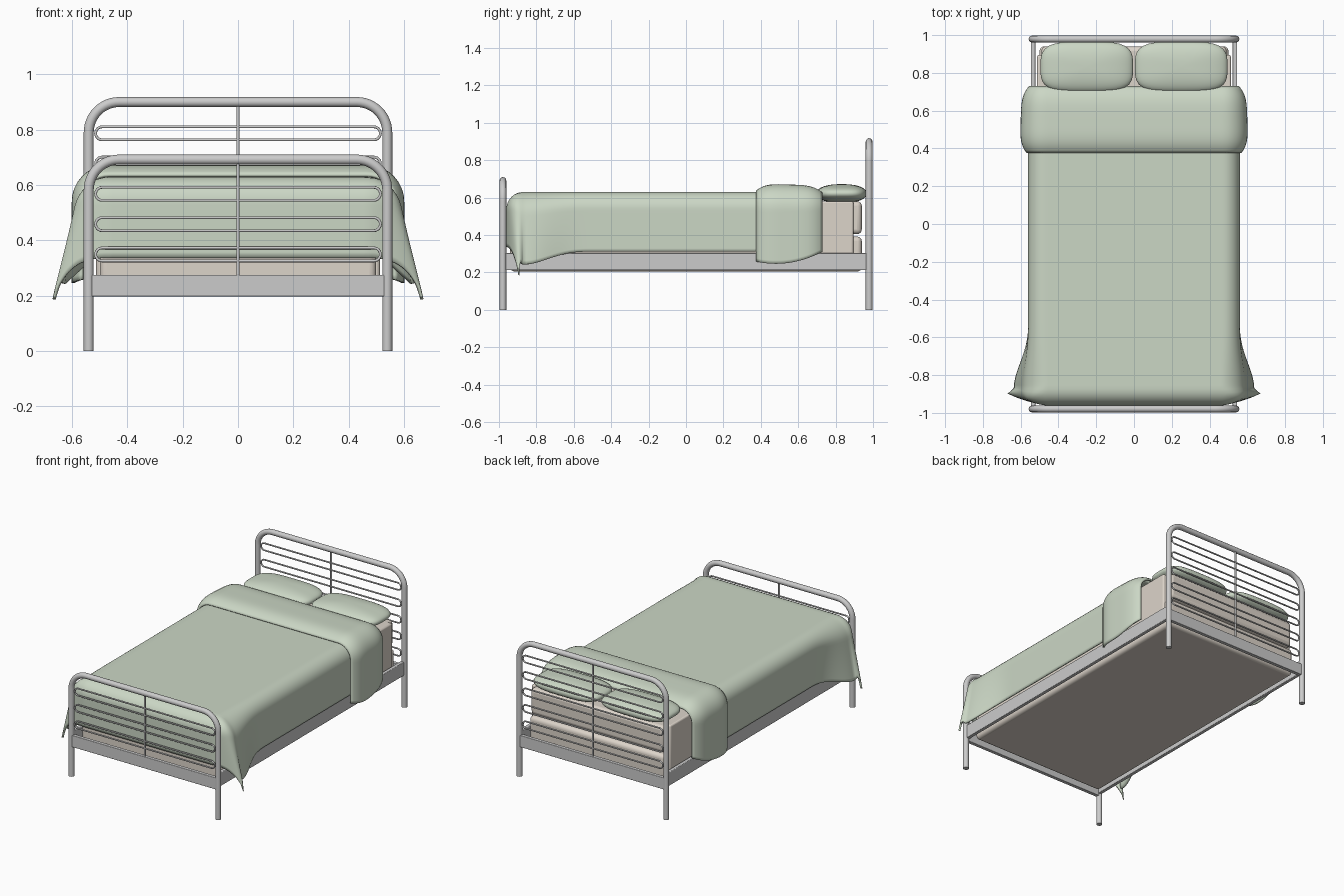
import bpy, bmesh
from math import sin, cos, pi, atan2, hypot, copysign

if "Cube" in bpy.data.objects:
    bpy.data.objects.remove(bpy.data.objects["Cube"])


def material(name, col):
    m = bpy.data.materials.new(name)
    m.diffuse_color = (*col, 1)
    m.use_nodes = True
    m.node_tree.nodes["Principled BSDF"].inputs["Base Color"].default_value = m.diffuse_color
    return m


GREEN = material("sage_fabric", (0.60, 0.68, 0.56))
BEIGE = material("beige_fabric", (0.72, 0.66, 0.59))


def add_mesh(name, bm, mat=None):
    me = bpy.data.meshes.new(name)
    bm.to_mesh(me)
    bm.free()
    ob = bpy.data.objects.new(name, me)
    bpy.context.collection.objects.link(ob)
    if mat:
        me.materials.append(mat)
    for p in me.polygons:
        p.use_smooth = True
    return ob


def select(ob):
    bpy.ops.object.select_all(action='DESELECT')
    ob.select_set(True)
    bpy.context.view_layer.objects.active = ob


def tube(name, pts, r, cyclic=False):
    cu = bpy.data.curves.new(name, 'CURVE')
    cu.dimensions = '3D'
    cu.bevel_depth, cu.bevel_resolution, cu.use_fill_caps = r, 4, True
    sp = cu.splines.new('POLY')
    sp.points.add(len(pts) - 1)
    for p, c in zip(sp.points, pts):
        p.co = (*c, 1)
    sp.use_cyclic_u = cyclic
    ob = bpy.data.objects.new(name, cu)
    bpy.context.collection.objects.link(ob)
    select(ob)
    bpy.ops.object.convert(target='MESH')
    bpy.ops.object.shade_smooth_by_angle(angle=0.7)


def box(name, lo, hi, bevel, mat=None, segs=3):
    bm = bmesh.new()
    bmesh.ops.create_cube(bm, size=1)
    for v in bm.verts:
        v.co = [(a + b) / 2 + c * (b - a) for a, b, c in zip(lo, hi, v.co)]
    ob = add_mesh(name, bm, mat)
    mod = ob.modifiers.new("bevel", 'BEVEL')
    mod.width, mod.segments = bevel, segs
    select(ob)
    bpy.ops.object.shade_smooth_by_angle(angle=0.6)


def arc(cx, cz, r, a0, a1, y, n=12):
    return [(cx + r * cos(a0 + (a1 - a0) * i / n), y, cz + r * sin(a0 + (a1 - a0) * i / n))
            for i in range(n + 1)]


# Head and foot: bent tube, wire loops, centre bar, bottom rail
def end_frame(name, y, top, loops):
    r = 0.11
    pts = [(0.54, y, 0)] + arc(0.54 - r, top - r, r, 0, pi / 2, y)
    pts += arc(-0.54 + r, top - r, r, pi / 2, pi, y) + [(-0.54, y, 0)]
    tube(name + "_tube", pts, 0.018)
    for k in range(loops):
        z, h = 0.349 + k * 0.1095, 0.0235
        tube(f"{name}_wire_loop_{k + 1}",
             arc(0.515 - h, z, h, -pi / 2, pi / 2, y) + arc(-0.515 + h, z, h, pi / 2, 1.5 * pi, y),
             0.005, True)
    tube(name + "_centre_bar", [(0, y, 0.26), (0, y, top)], 0.006)
    box(name + "_rail", (-0.535, y - 0.012, 0.197), (0.535, y + 0.012, 0.275), 0.003)


end_frame("headboard", 0.979, 0.90, 5)
end_frame("footboard", -0.979, 0.692, 3)
for s, side in ((1, "right"), (-1, "left")):
    xs = sorted((s * 0.522, s * 0.546))
    box("side_rail_" + side, (xs[0], -0.975, 0.212), (xs[1], 0.975, 0.303), 0.004)

# Base and mattress
box("bed_base", (-0.50, -0.94, 0.205), (0.50, 0.94, 0.392), 0.025, BEIGE, 4)
box("mattress", (-0.49, -0.94, 0.405), (0.49, 0.94, 0.58), 0.025, BEIGE, 4)
box("mattress_core", (-0.513, -0.895, 0.25), (0.513, 0.895, 0.58), 0.01, BEIGE)

# Bedding drape: flat top, rounded edges, flared foot corners
A, B, R, TOP = 0.47, 0.87, 0.09, 0.63


def drape(a, b, e=0.0):
    da, db = max(0, abs(a) - A), max(0, -B - b)
    d = (da ** 2.2 + db ** 2.2) ** (1 / 2.2)
    th = atan2(db, da)
    ang = min(d / R, pi / 2)
    h = (R + e) * sin(ang)
    x = min(abs(a), A) + h * cos(th)
    y = max(b, -B) - h * sin(th)
    z = TOP - R + (R + e) * cos(ang) - max(0, d - R * pi / 2)
    t = d / 0.49
    flare = 0
    if da > 0:
        if db == 0:
            q = min(1, max(0, (-0.5 - b) / (B - 0.5)))
            g = (q * q * (3 - 2 * q)) ** 1.6
            flare = 0.75 * g
        else:
            g = max(0, 1 - th / (pi / 4))
            flare = sin(2 * th) if th > pi / 4 else 0.75 + 0.25 * sin(2 * th)
            y += 0.035 * sin(2 * th) * t
        x += 0.135 * flare * t
        z -= 0.09 * g * t
    return copysign(x, a), y, z


def sheet(name, fn, nu, nv, thick):
    bm = bmesh.new()
    g = [[bm.verts.new(fn(i / nu, j / nv)) for j in range(nv + 1)] for i in range(nu + 1)]
    for i in range(nu):
        for j in range(nv):
            bm.faces.new((g[i][j], g[i + 1][j], g[i + 1][j + 1], g[i][j + 1]))
    ob = add_mesh(name, bm, GREEN)
    mod = ob.modifiers.new("thickness", 'SOLIDIFY')
    mod.thickness = thick
    select(ob)
    bpy.ops.object.shade_smooth_by_angle(angle=1.0)


def duvet(u, v):
    return drape((2 * u - 1) * (A + 0.37), -B - 0.345 + v * (B + 0.345 + 0.70))


def fold(u, v):
    bulge = 0.038 * (1 - abs(2 * v - 1) ** 4) + 0.012 * (1 - v) - 0.004
    hem = 0.37 + 0.065 * (1 - abs((v - 0.3) / 0.7) ** 2)
    x, y, z = drape((2 * u - 1) * (A + hem), 0.375 + 0.355 * v, bulge)
    return x, y, z


sheet("duvet", duvet, 100, 90, 0.012)
sheet("duvet_fold", fold, 100, 24, 0.012)


# Pillows: rounded-rectangle cushions
def pillow(name, cx):
    bm = bmesh.new()
    bmesh.ops.create_uvsphere(bm, u_segments=48, v_segments=24, radius=1)
    for v in bm.verts:
        x, y, z = v.co
        r = hypot(x, y)
        k = 0 if r < 1e-6 else r ** 0.85 / ((abs(x)) ** 3.6 + abs(y) ** 3.6) ** (1 / 3.6)
        v.co = (cx + 0.245 * x * k, 0.832 + 0.134 * y * k, 0.622 + 0.05 * copysign(abs(z) ** 0.9, z))
    add_mesh(name, bm, GREEN)


pillow("pillow_right", 0.25)
pillow("pillow_left", -0.25)
